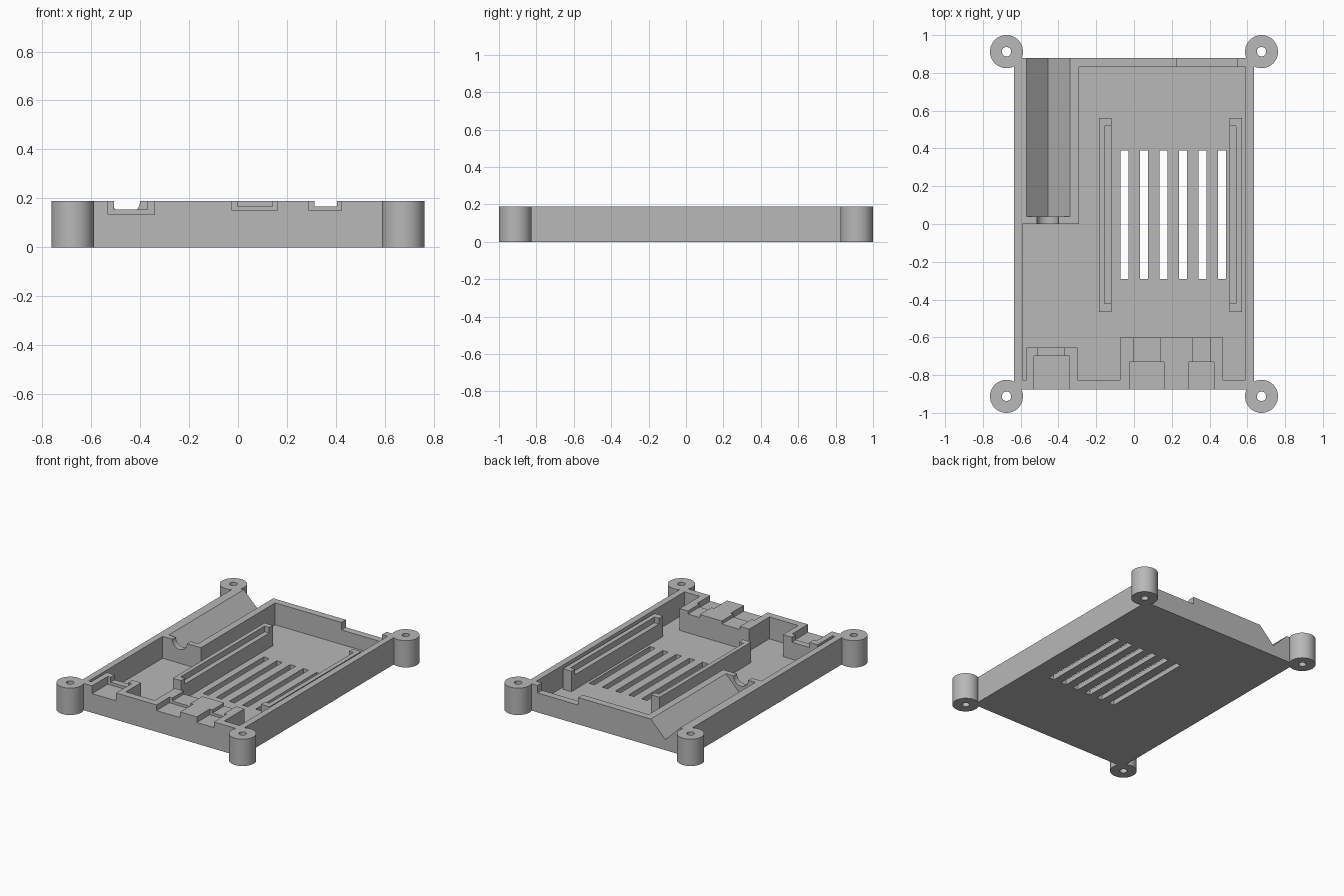
import bpy, bmesh, math
from mathutils import Vector

cube = bpy.data.objects.get("Cube")
if cube:
    bpy.data.objects.remove(cube, do_unlink=True)

TOP, FLOOR, ABOVE = 0.19, 0.035, 0.3

grey = bpy.data.materials.new("plain grey")
grey.use_nodes = True
grey.diffuse_color = (0.48, 0.48, 0.48, 1)
grey.node_tree.nodes["Principled BSDF"].inputs["Base Color"].default_value = (0.48, 0.48, 0.48, 1)


def prism(name, points, low, high, axis="Z"):
    """Extrude a flat outline along Z, or an x-z outline along Y."""
    bm = bmesh.new()
    place = (lambda a, b, t: (a, b, t)) if axis == "Z" else (lambda a, b, t: (a, t, b))
    face = bm.faces.new([bm.verts.new(place(a, b, low)) for a, b in points])
    grown = bmesh.ops.extrude_face_region(bm, geom=[face])["geom"]
    shift = Vector(place(0, 0, high - low))
    bmesh.ops.translate(bm, vec=shift, verts=[g for g in grown if isinstance(g, bmesh.types.BMVert)])
    bmesh.ops.recalc_face_normals(bm, faces=bm.faces)
    mesh = bpy.data.meshes.new(name)
    bm.to_mesh(mesh)
    bm.free()
    mesh.materials.append(grey)
    obj = bpy.data.objects.new(name, mesh)
    bpy.context.scene.collection.objects.link(obj)
    return obj


def box(name, x0, x1, y0, y1, z0, z1):
    return prism(name, [(x0, y0), (x1, y0), (x1, y1), (x0, y1)], z0, z1)


def circle(cx, cy, radius, count):
    turns = [2 * math.pi * i / count for i in range(count)]
    return [(cx + radius * math.cos(t), cy + radius * math.sin(t)) for t in turns]


def cut(target, cutter):
    mod = target.modifiers.new("cut", "BOOLEAN")
    mod.operation = "DIFFERENCE"
    mod.solver = "EXACT"
    mod.object = cutter
    bpy.context.view_layer.objects.active = target
    bpy.ops.object.modifier_apply(modifier=mod.name)
    bpy.data.objects.remove(cutter, do_unlink=True)


# Tray: solid slab hollowed by the inner outline, leaving connector blocks
tray = box("tray", -0.635, 0.635, -0.875, 0.88, 0, TOP)
outline = [(-0.59, -0.825), (-0.57, -0.825), (-0.57, -0.655), (-0.3, -0.655),
           (-0.3, -0.825), (-0.075, -0.825), (-0.075, -0.6), (0.47, -0.6),
           (0.47, -0.825), (0.59, -0.825), (0.59, 0.83), (-0.29, 0.83),
           (-0.29, 0), (-0.59, 0)]
cut(tray, prism("cavity", outline, FLOOR, ABOVE))

# V-shaped cable channel with a round opening at its inner end
groove = [(-0.455, 0.075), (-0.34, TOP), (-0.34, ABOVE), (-0.57, ABOVE), (-0.57, TOP)]
cut(tray, prism("groove", groove, 0.04, 0.95, "Y"))
cut(tray, prism("round_opening", circle(-0.457, TOP, 0.057, 32), -0.02, 0.06, "Y"))

# Stepped connector openings: x range, step y, z, then inner x range, end y, z
for x0, x1, step, z, i0, i1, end, iz in (
        (-0.53, -0.342, -0.7, 0.135, -0.507, -0.37, -0.64, 0.155),
        (-0.025, 0.16, -0.73, 0.15, -0.003, 0.14, -0.58, 0.168),
        (0.29, 0.423, -0.73, 0.15, 0.312, 0.405, -0.58, 0.168)):
    cut(tray, box("outer_step", x0, x1, -0.95, step, z, ABOVE))
    cut(tray, box("inner_step", i0, i1, -0.9, end, iz, ABOVE))

# Back wall opening
cut(tray, box("back_opening", 0.228, 0.547, 0.8, 0.95, 0.137, ABOVE))

# Floor vents
for i in range(6):
    x = -0.05 + i * 0.103
    cut(tray, box("vent", x - 0.021, x + 0.021, -0.29, 0.39, -0.1, 0.1))

# Board rails: a tall back strip, end tabs and a lower ledge facing inwards
for name, x0, x1, l0, l1 in (("right_rail", -0.185, -0.12, -0.155, -0.1),
                             ("left_rail", 0.505, 0.572, 0.48, 0.54)):
    rail = box(name, x0, x1, -0.465, 0.56, FLOOR - 0.01, 0.18)
    cut(rail, box("ledge", l0, l1, -0.42, 0.52, 0.14, ABOVE))

# Corner screw posts
for side, sx in (("left", 1), ("right", -1)):
    for end, sy in (("front", -1), ("back", 1)):
        cx, cy = sx * 0.675, sy * 0.9125
        post = prism(f"{end}_{side}_post", circle(cx, cy, 0.0875, 48), 0, TOP)
        cut(post, prism("screw_hole", circle(cx, cy, 0.025, 24), -0.1, ABOVE))
        bpy.ops.object.select_all(action="DESELECT")
        post.select_set(True)
        bpy.context.view_layer.objects.active = post
        bpy.ops.object.shade_smooth_by_angle(angle=math.radians(30))
